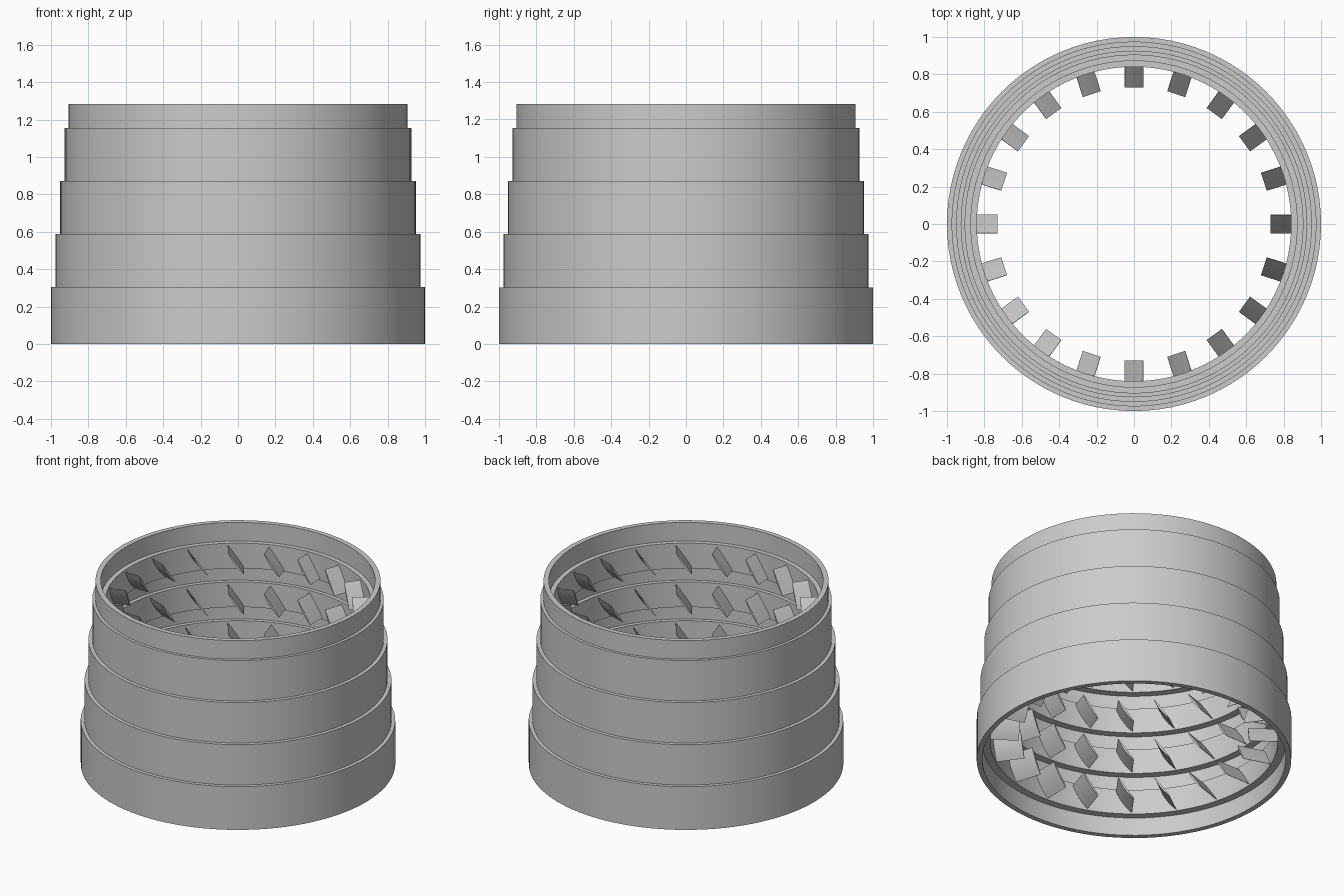
import bpy, bmesh
from math import sin, cos, pi, radians

if "Cube" in bpy.data.objects:
    bpy.data.objects.remove(bpy.data.objects["Cube"])

SEG = 96
STAGE = 0.2835       # height of one stage
STEP = 0.0245        # radius lost per stage
ROWS = 4
VANES = 20


def add_mesh(name, bm):
    bmesh.ops.recalc_face_normals(bm, faces=bm.faces)
    me = bpy.data.meshes.new(name)
    bm.to_mesh(me)
    bm.free()
    ob = bpy.data.objects.new(name, me)
    bpy.context.collection.objects.link(ob)
    bpy.context.view_layer.objects.active = ob
    ob.select_set(True)
    bpy.ops.object.shade_smooth_by_angle(angle=radians(30))
    ob.select_set(False)
    return ob


def lathe(name, profile):
    """Revolve a closed (radius, z) profile about z."""
    bm = bmesh.new()
    rings = [[bm.verts.new((r * cos(2 * pi * i / SEG), r * sin(2 * pi * i / SEG), z))
              for i in range(SEG)] for r, z in profile]
    for a, b in zip(rings, rings[1:] + rings[:1]):
        for i in range(SEG):
            j = (i + 1) % SEG
            bm.faces.new((a[i], a[j], b[j], b[i]))
    return add_mesh(name, bm)


def bore(k):
    return 0.914 - STEP * k


# Stepped casing: outside steps going up, inside bands coming back down
outer, inner = [], []
for k in range(ROWS):
    z0 = k * STAGE + (0.02 if k else 0)
    z1 = (k + 1) * STAGE + 0.02
    zb = k * STAGE + 0.127
    r = 1 - STEP * k
    outer += [(r, z0), (r, z1)]
    inner += [(r - 0.035, z0), (r - 0.035, zb), (bore(k), zb), (bore(k), z1)]
outer += [(0.906, z1), (0.906, 1.284)]
inner += [(0.872, z1), (0.872, 1.284)]
lathe("stepped_casing", outer + inner[::-1])


def vane_row(name, zc, root):
    """Ring of slightly curved, tilted vanes pointing inward."""
    bm = bmesh.new()
    n, h, w = 6, 0.075, 0.05
    # closed thin section in (tangent, z)
    sec = []
    for side in (1, -1):
        for i in range(n + 1):
            t = side * (-1 + 2 * i / n)
            off = 0.004 * (1 - t * t) + side * (0.006 * (1 - t * t) + 0.001)
            sec.append((w * t + off * 0.83, h * t - off * 0.55))
    m = len(sec)
    for v in range(VANES):
        a = 2 * pi * v / VANES
        loops = [[bm.verts.new((r * cos(a) - s * sin(a), r * sin(a) + s * cos(a), zc + z))
                  for s, z in sec] for r in (0.73, root)]
        for i in range(m):
            j = (i + 1) % m
            bm.faces.new((loops[0][i], loops[0][j], loops[1][j], loops[1][i]))
        for ring in loops:
            bm.faces.new(ring)
    return add_mesh(name, bm)


# Vane rows: tips line up, roots reach each band
for k in range(ROWS):
    vane_row(f"vane_row_{k + 1}", k * STAGE + 0.212, bore(k) + 0.006)
